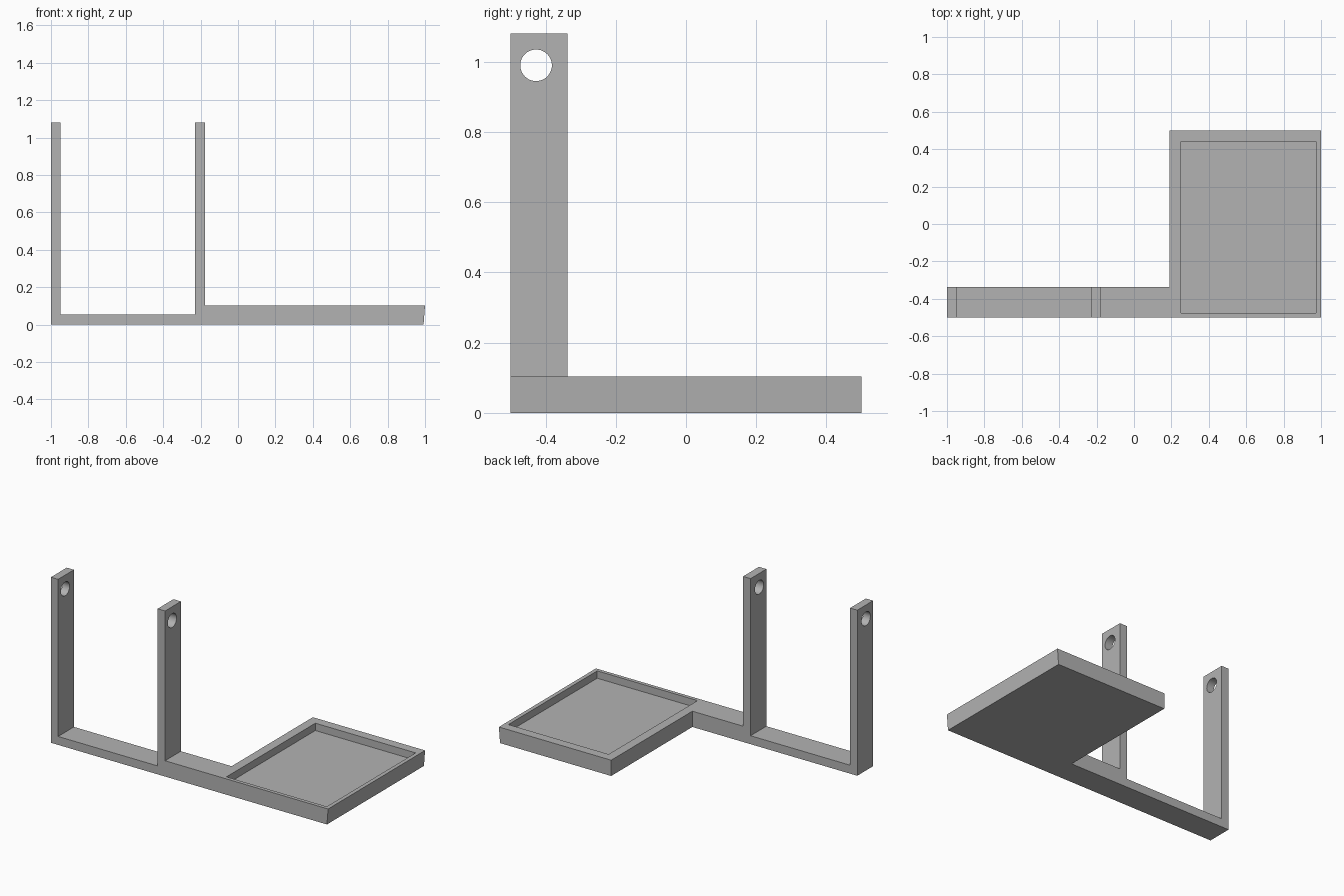
import bpy, bmesh, math
from mathutils import Matrix

cube = bpy.data.objects.get("Cube")
if cube:
    bpy.data.objects.remove(cube, do_unlink=True)

grey = bpy.data.materials.new("plain grey")
grey.use_nodes = True
COLOUR = (0.45, 0.45, 0.45, 1)
grey.diffuse_color = COLOUR
grey.node_tree.nodes["Principled BSDF"].inputs["Base Color"].default_value = COLOUR


def add_object(name, bm):
    bmesh.ops.recalc_face_normals(bm, faces=bm.faces)
    mesh = bpy.data.meshes.new(name)
    bm.to_mesh(mesh)
    bm.free()
    mesh.materials.append(grey)
    obj = bpy.data.objects.new(name, mesh)
    bpy.context.collection.objects.link(obj)
    return obj


def extrude_profile(name, points, y0, y1):
    """Extrude an x-z outline along y."""
    bm = bmesh.new()
    face = bm.faces.new([bm.verts.new((x, y0, z)) for x, z in points])
    new = bmesh.ops.extrude_face_region(bm, geom=[face])["geom"]
    bmesh.ops.translate(bm, vec=(0, y1 - y0, 0),
                        verts=[v for v in new if isinstance(v, bmesh.types.BMVert)])
    return add_object(name, bm)


def combine(target, other, operation):
    """Apply a boolean and remove the helper."""
    mod = target.modifiers.new("combine", 'BOOLEAN')
    mod.operation, mod.object, mod.solver = operation, other, 'EXACT'
    other.hide_render = True
    bpy.context.view_layer.objects.active = target
    bpy.ops.object.modifier_apply(modifier=mod.name)
    bpy.data.objects.remove(other, do_unlink=True)


FRONT, BACK, BAR_BACK = -0.5, 0.5, -0.337
TOP, STEP, LOW = 1.08, 0.103, 0.055
TRAY_LEFT = 0.19

# Arm with two upright posts and a raised section leading to the tray
arm = extrude_profile("arm_and_tray", [
    (-1, 0), (TRAY_LEFT, 0), (TRAY_LEFT, STEP), (-0.176, STEP), (-0.176, TOP),
    (-0.23, TOP), (-0.23, LOW), (-0.948, LOW), (-0.948, TOP), (-1, TOP)],
    FRONT, BAR_BACK)

# Tray block, its outer end leaning slightly
tray = extrude_profile("tray", [
    (TRAY_LEFT, 0), (0.992, 0), (1, STEP), (TRAY_LEFT, STEP)], FRONT, BACK)
combine(arm, tray, 'UNION')

# Shallow recess in the tray
recess = extrude_profile("recess_cutter", [
    (0.25, LOW), (0.974, LOW), (0.974, 0.3), (0.25, 0.3)], -0.476, 0.44)
combine(arm, recess, 'DIFFERENCE')

# Round hole through the top of both posts
bm = bmesh.new()
bmesh.ops.create_cone(bm, cap_ends=True, segments=48, radius1=0.045, radius2=0.045,
                      depth=3, matrix=Matrix.Translation((0, -0.427, 0.99))
                      @ Matrix.Rotation(math.pi / 2, 4, 'Y'))
combine(arm, add_object("hole_cutter", bm), 'DIFFERENCE')

# Smooth hole walls, crisp edges elsewhere
bpy.ops.object.select_all(action='DESELECT')
arm.select_set(True)
bpy.context.view_layer.objects.active = arm
bpy.ops.object.shade_smooth_by_angle(angle=math.radians(30))
